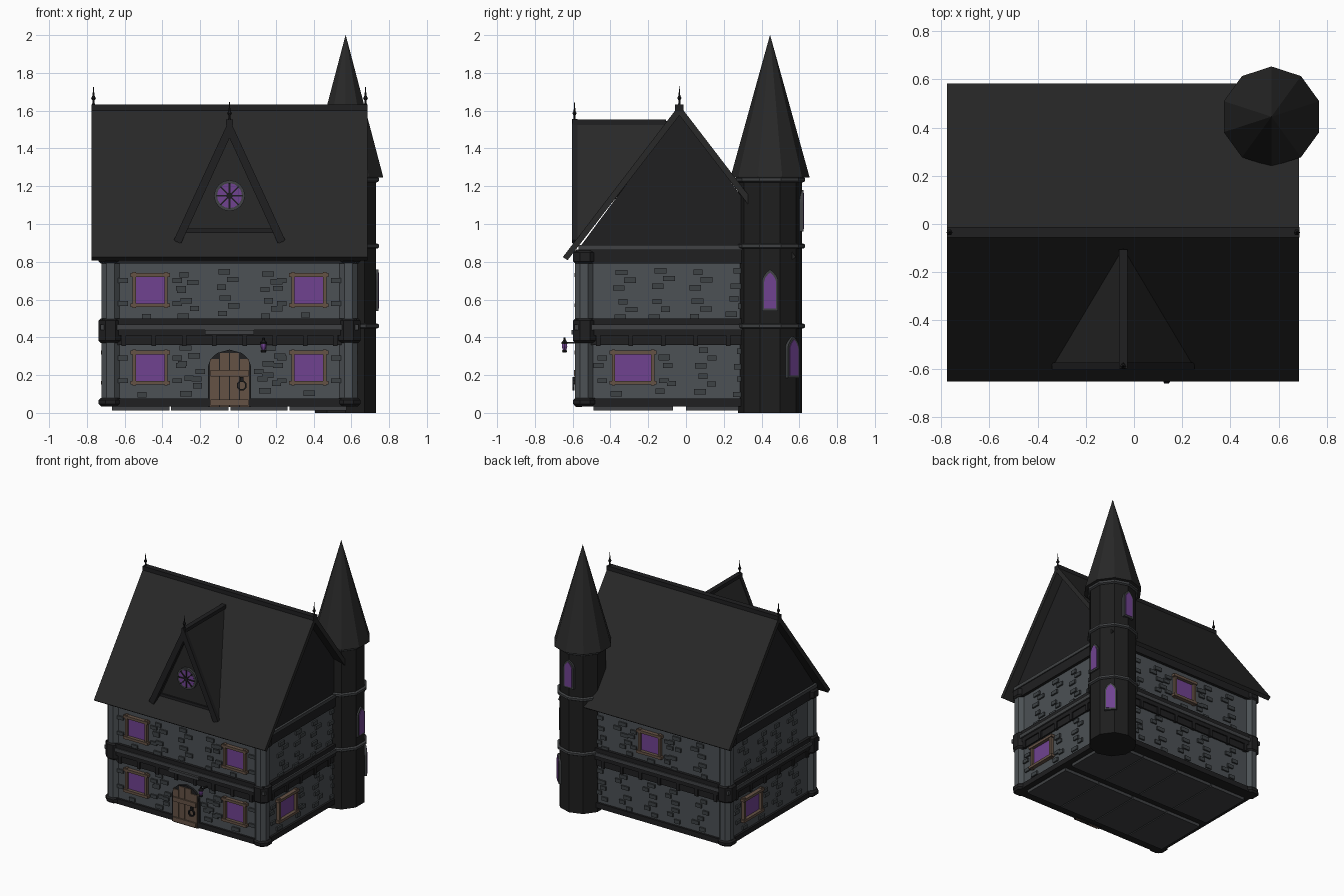
import bpy, bmesh, math, random
from mathutils import Matrix, Vector

if "Cube" in bpy.data.objects:
    bpy.data.objects.remove(bpy.data.objects["Cube"])

random.seed(4)
CX, CY = -0.045, -0.035          # house centre
HX, HY = 0.65, 0.525             # half size of the walls


def material(name, r, g, b):
    m = bpy.data.materials.new(name)
    m.diffuse_color = (r, g, b, 1)
    m.use_nodes = True
    m.node_tree.nodes["Principled BSDF"].inputs["Base Color"].default_value = m.diffuse_color
    return m


ROOF = material("roof slate", .021, .021, .021)
TRIM = material("dark trim", .014, .014, .015)
TOWER = material("tower stone", .013, .013, .013)
WALL = material("grey stone wall", .072, .082, .09)
BRICK = material("brick grey", .048, .055, .06)
LEDGE = material("ledge grey", .05, .053, .056)
GLASS = material("purple glass", .16, .055, .28)
WOOD = material("brown wood", .13, .085, .06)
IRON = material("black iron", .012, .012, .013)


def frame(o, u, d):
    """Local axes: u sideways, d outward, z up."""
    return Matrix(((u[0], d[0], 0, o[0]), (u[1], d[1], 0, o[1]), (0, 0, 1, o[2]), (0, 0, 0, 1)))


WORLD = Matrix.Translation((CX, CY, 0))
FRONT = frame((CX, CY - HY, 0), (1, 0), (0, -1))
BACK = frame((CX, CY + HY, 0), (1, 0), (0, 1))
RIGHT = frame((CX + HX, CY, 0), (0, 1), (1, 0))
LEFT = frame((CX - HX, CY, 0), (0, 1), (-1, 0))


def box(bm, M, u0, u1, d0, d1, z0, z1, tilt=None):
    c = Vector(((u0 + u1) / 2, (d0 + d1) / 2, (z0 + z1) / 2))
    T = M @ Matrix.Translation(c)
    if tilt:
        T = T @ Matrix.Rotation(tilt, 4, 'Y')
    bmesh.ops.create_cube(bm, size=1, matrix=T @ Matrix.Diagonal((u1 - u0, d1 - d0, z1 - z0, 1)))


def prism(bm, M, pts, d0, d1):
    a = [bm.verts.new(M @ Vector((u, d0, z))) for u, z in pts]
    b = [bm.verts.new(M @ Vector((u, d1, z))) for u, z in pts]
    bm.faces.new(a)
    bm.faces.new(b[::-1])
    for i in range(len(pts)):
        j = (i + 1) % len(pts)
        bm.faces.new((a[i], b[i], b[j], a[j]))


def lathe(bm, x, y, prof, n, phase=0.0):
    rings = []
    for r, z in prof:
        k = [phase + 2 * math.pi * i / n for i in range(n)]
        rings.append([bm.verts.new((x + max(r, 1e-4) * math.cos(t), y + max(r, 1e-4) * math.sin(t), z)) for t in k])
    for a, b in zip(rings, rings[1:]):
        for i in range(n):
            bm.faces.new((a[i], a[(i + 1) % n], b[(i + 1) % n], b[i]))
    bm.faces.new(rings[0][::-1])
    bm.faces.new(rings[-1])


def finish(name, bm, mat):
    bmesh.ops.recalc_face_normals(bm, faces=bm.faces)
    me = bpy.data.meshes.new(name)
    bm.to_mesh(me)
    bm.free()
    me.materials.append(mat)
    ob = bpy.data.objects.new(name, me)
    bpy.context.collection.objects.link(ob)
    return ob


def arch(w, z0, zs, z1, pointed):
    n = 6
    curve = [(s / n) for s in range(n)]
    f = (lambda s: w * (1 - s ** 2)) if pointed else (lambda s: w * math.sqrt(1 - s * s))
    r = [(f(s), zs + (z1 - zs) * s) for s in curve]
    return [(-w, z0), (w, z0)] + r + [(0, z1)] + [(-u, z) for u, z in reversed(r)]


# walls and corner pillars
bm = bmesh.new()
box(bm, WORLD, -HX, HX, -HY, HY, .04, .84)
for sx in (-1, 1):
    for sy in (-1, 1):
        lathe(bm, CX + sx * .63, CY + sy * .505, [(.052, .06), (.052, .82)], 8, math.pi / 8)
finish("walls", bm, WALL)

# dark bands at base, middle and eaves, with octagonal corners
bm = bmesh.new()
for z0, z1, e in ((.035, .075, .016), (.36, .42, .012), (.41, .5, .022), (.79, .865, .022)):
    box(bm, WORLD, -HX - e, HX + e, -HY - e, HY + e, z0, z1)
for sx in (-1, 1):
    for sy in (-1, 1):
        for z0, z1 in ((.035, .08), (.37, .5), (.79, .86)):
            lathe(bm, CX + sx * .63, CY + sy * .5,
                  [(.055, z0), (.068, z0 + .012), (.068, z1 - .012), (.055, z1)], 8, math.pi / 8)
for M, n in ((FRONT, 8), (BACK, 8), (LEFT, 6), (RIGHT, 6)):
    h = .56 if n == 8 else .43
    for i in range(n):
        u = -h + 2 * h * i / (n - 1)
        box(bm, M, u - .012, u + .012, 0, .022, .355, .42)
finish("timber_bands", bm, TRIM)

# light ledges
bm = bmesh.new()
box(bm, WORLD, -HX - .034, HX + .034, -HY - .03, HY + .03, .44, .468)
box(bm, WORLD, -HX - .03, HX + .03, -HY - .01, HY + .01, .863, .888)
box(bm, FRONT, -.13, .13, 0, .045, .415, .438)
finish("ledges", bm, LEDGE)

# floor tiles underneath, two rows
bm = bmesh.new()
for i in range(4):
    x = -.625 + i * .3125
    for y0, y1 in ((-.455, -.035), (.035, .455)):
        box(bm, WORLD, x + .004, x + .308, y0, y1, .012, .04)
finish("floor_tiles", bm, LEDGE)

# main roof, gables and ridge
bm = bmesh.new()
prism(bm, frame((CX, CY, 0), (0, 1), (1, 0)),
      [(-.617, .825), (0, 1.63), (.617, .825), (.592, .808), (0, 1.575), (-.592, .808)], -.73, .73)
finish("main_roof", bm, ROOF)
bm = bmesh.new()
prism(bm, frame((CX, CY, 0), (0, 1), (1, 0)), [(-.54, .86), (.54, .86), (0, 1.59)], -.662, .662)
box(bm, WORLD, -.731, .731, -.022, .022, 1.595, 1.632)
finish("gables_and_ridge", bm, TRIM)

# dormer roof panels running back into the main slope
bm = bmesh.new()
for s in (-1, 1):
    outer = [(0, -.6, 1.545), (.29, -.6, .91), (.29, -.57, .91), (0, -.09, 1.545)]
    v = [bm.verts.new((CX + s * x, y, z)) for x, y, z in outer]
    w = [bm.verts.new((CX + s * max(x - .03, 0), y, z - (.07 if x == 0 else .012))) for x, y, z in outer]
    bm.faces.new(v)
    bm.faces.new(w[::-1])
    for i in range(4):
        j = (i + 1) % 4
        bm.faces.new((v[i], w[i], w[j], v[j]))
prism(bm, frame((CX, 0, 0), (1, 0), (0, 1)), [(-.25, .95), (.25, .95), (0, 1.5)], -.545, -.52)
finish("dormer_roof", bm, ROOF)

# dormer barge boards and ridge
bm = bmesh.new()
D = frame((CX, -.545, 0), (1, 0), (0, -1))
for s in (-1, 1):
    prism(bm, D, [(0, 1.555), (s * .295, .915), (s * .255, .9), (0, 1.455)], .03, .058)
box(bm, D, -.018, .018, -.44, .055, 1.525, 1.552)
box(bm, D, -.23, .23, 0, .012, .955, .975)
finish("dormer_boards", bm, TRIM)

# round dormer window
R = D @ Matrix.Translation((0, 0, 1.15))


def disc(r):
    return [(r * math.cos(t * math.pi / 8), r * math.sin(t * math.pi / 8)) for t in range(16)]


bm = bmesh.new()
prism(bm, R, disc(.082), -.01, .018)
finish("round_window_frame", bm, LEDGE)
bm = bmesh.new()
prism(bm, R, disc(.066), .01, .02)
finish("round_window_glass", bm, GLASS)
bm = bmesh.new()
for i in range(4):
    box(bm, R, -.068, .068, .015, .026, -.004, .004, tilt=i * math.pi / 4)
prism(bm, R, disc(.016), .015, .028)
finish("round_window_spokes", bm, IRON)

# square windows with wooden frames
wins = [(FRONT, s * .42, z, .078) for s in (-1, 1) for z in (.24, .65)]
wins += [(RIGHT, -.245, .24, .098), (LEFT, .235, .24, .098), (BACK, 0, .65, .08)]
glass, wood = bmesh.new(), bmesh.new()
for M, u, z, w in wins:
    box(glass, M, u - w, u + w, -.01, .004, z - .075, z + .075)
    for s in (-1, 1):
        zc, uc = z + s * .08, u + s * (w + .006)
        box(wood, M, u - w - .027, u + w + .027, -.01, .03, zc - .01, zc + .01)
        box(wood, M, uc - .009, uc + .009, -.01, .024, z - .095, z + .095)
finish("window_glass", glass, GLASS)
finish("window_frames", wood, WOOD)

# raised bricks in small staggered groups, kept clear of windows and door
bm = bmesh.new()
for M, half in ((FRONT, .57), (BACK, .57), (RIGHT, .44), (LEFT, .44)):
    blocks = [(u, z, w + .035, .1) for m, u, z, w in wins if m is M]
    if M is FRONT:
        blocks.append((0, .17, .125, .19))
    n = 5 if half > .5 else 4
    for zb in (0, .41):
        for i in range(n * 2):
            uc = -half + .03 + (2 * half - .06) * (i // 2 + .5) / n + random.uniform(-.03, .03)
            zc = zb + (.335 if i % 2 else .19) + random.uniform(-.015, .01)
            for k, off in enumerate((0, .045, -.015)):
                u, z, h = uc + off, zc - .041 * k, random.choice((.024, .031))
                if abs(u) < half and not any(abs(u - a) < c + h and abs(z - b) < e + .014 for a, b, c, e in blocks):
                    box(bm, M, u - h, u + h, -.01, .012, z - .014, z + .014)
    for a, b, c, e in blocks:
        for s in (-1, 1):
            for k, z in enumerate((b + .05, b + .01, b - .07)):
                u = a + s * (c + .03 + .02 * (k % 2))
                if abs(u) < half and z > .1:
                    box(bm, M, u - .026, u + .026, -.01, .012, z - .013, z + .013)
finish("raised_bricks", bm, BRICK)

# arched door, straps and knocker
bm = bmesh.new()
prism(bm, FRONT, arch(.115, .03, .23, .335, False), -.01, .018)
finish("door_surround", bm, TRIM)
bm = bmesh.new()
for i in range(4):
    u, zt = -.103 + i * .0525, (.285 if i in (0, 3) else .318)
    box(bm, FRONT, u, u + .0485, 0, .024, .03, zt)
for z in (.055, .21):
    box(bm, FRONT, -.1, .1, .02, .034, z - .017, z + .017)
finish("door_planks", bm, WOOD)
bm = bmesh.new()
K = FRONT @ Matrix.Translation((.065, .03, .145))
for i in range(8):
    t = i * math.pi / 4
    box(bm, K, .022 * math.cos(t) - .011, .022 * math.cos(t) + .011, 0, .012,
        .022 * math.sin(t) - .004, .022 * math.sin(t) + .004, tilt=math.pi / 2 - t)
box(bm, K, -.01, .01, -.01, .012, .02, .045)
# lantern bracket and caps
box(bm, FRONT, .174, .186, 0, .085, .367, .375)
LX, LY = CX + .18, CY - HY - .083
lathe(bm, LX, LY, [(.006, .4), (.008, .385), (.02, .372), (.018, .366)], 6)
lathe(bm, LX, LY, [(.012, .32), (.016, .328), (.01, .334)], 6)
finish("door_ring_and_lantern_iron", bm, IRON)
bm = bmesh.new()
lathe(bm, LX, LY, [(.01, .332), (.017, .352), (.014, .368)], 6)
finish("lantern_glass", bm, GLASS)

# ten sided tower with cone roof
TX, TY = .57, .445
bm = bmesh.new()
lathe(bm, TX, TY, [(.17, 0), (.17, 1.27)], 10, math.pi / 2)
finish("tower", bm, TOWER)
bm = bmesh.new()
for z in (.46, .883, 1.235):
    lathe(bm, TX, TY, [(.174, z - .014), (.185, z - .008), (.185, z + .008), (.174, z + .014)], 10, math.pi / 2)
finish("tower_rings", bm, LEDGE)
bm = bmesh.new()
lathe(bm, TX, TY, [(.208, 1.245), (.208, 1.252), (.0005, 2.0)], 10, math.pi / 2)
finish("tower_roof", bm, ROOF)

# pointed tower windows spiralling upward
stone, glass = bmesh.new(), bmesh.new()
for deg, z in ((45, .185), (0, .54), (90, .96)):
    c, s = math.cos(math.radians(deg)), math.sin(math.radians(deg))
    off = .166 if deg else .162
    M = frame((TX + off * c, TY + off * s, z), (-s, c), (c, s))
    prism(stone, M, arch(.043, 0, .155, .22, True), -.03, .011)
    prism(glass, M, arch(.031, .013, .152, .203, True), .006, .0145)
finish("tower_window_frames", stone, LEDGE)
finish("tower_window_glass", glass, GLASS)

# finials on the ridge ends and dormer
bm = bmesh.new()
for x, y, z in ((-.765, CY, 1.62), (.675, CY, 1.62), (CX, -.59, 1.54)):
    lathe(bm, x, y, [(.012, z), (.006, z + .02), (.006, z + .035), (.013, z + .046),
                     (.006, z + .058), (.004, z + .075), (.0005, z + .115)], 6)
finish("finials", bm, IRON)
